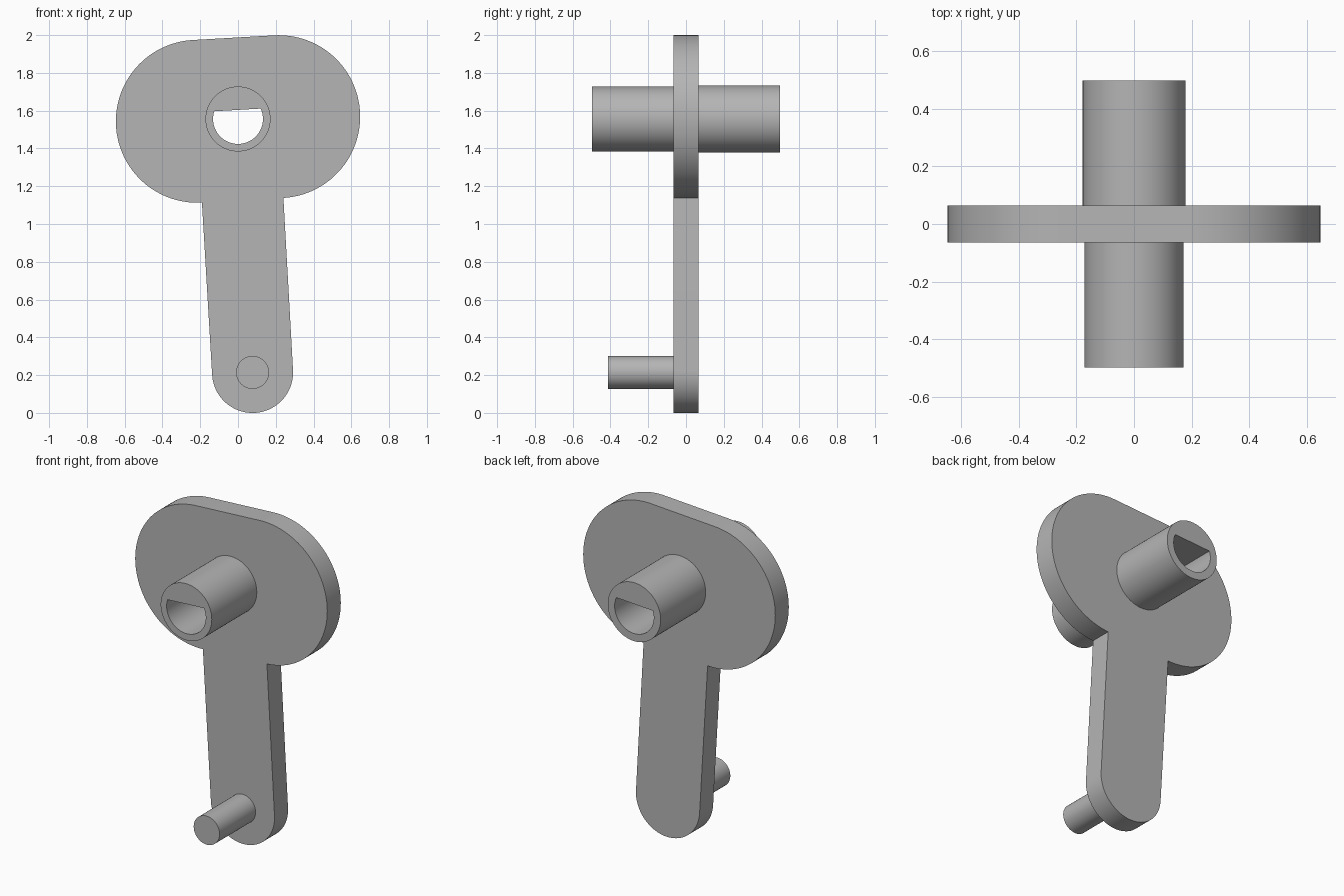
import bpy
import bmesh
from math import radians, cos, sin, asin, degrees
from mathutils import Matrix, Vector

cube = bpy.data.objects.get("Cube")
if cube:
    bpy.data.objects.remove(cube, do_unlink=True)

# One plain grey for the whole part
grey = bpy.data.materials.new("plain_grey")
grey.use_nodes = True
colour = (0.46, 0.46, 0.46, 1)
grey.diffuse_color = colour
grey.node_tree.nodes["Principled BSDF"].inputs["Base Color"].default_value = colour

# The crank leans slightly about its hub axis
AXIS_Z = 1.556
TILT = Matrix.Rotation(radians(3.29), 2)
HALF_PLATE = 0.065
HALF_HUB = 0.498


def arc(centre, radius, start, end, steps):
    """Points along an arc, angles in degrees."""
    angles = [radians(start + (end - start) * i / steps) for i in range(steps + 1)]
    return [(centre[0] + radius * cos(a), centre[1] + radius * sin(a)) for a in angles]


def circle(centre, radius, steps=96):
    return arc(centre, radius, 0, 360, steps)[:-1]


def prism(name, loops, y_front, y_back):
    """Extrude an outline, with optional hole outlines, along y."""
    bm = bmesh.new()
    edges = []
    for loop in loops:
        verts = []
        for point in loop:
            p = TILT @ Vector(point)
            verts.append(bm.verts.new((p.x, y_front, AXIS_Z + p.y)))
        edges += [bm.edges.new((v, verts[i - 1])) for i, v in enumerate(verts)]
    bmesh.ops.triangle_fill(bm, edges=edges, use_beauty=True, use_dissolve=False)
    cap = bmesh.ops.extrude_face_region(bm, geom=bm.faces[:], use_keep_orig=True)
    moved = [g for g in cap["geom"] if isinstance(g, bmesh.types.BMVert)]
    bmesh.ops.translate(bm, verts=moved, vec=(0, y_back - y_front, 0))
    bmesh.ops.recalc_face_normals(bm, faces=bm.faces[:])
    mesh = bpy.data.meshes.new(name)
    bm.to_mesh(mesh)
    bm.free()
    mesh.materials.append(grey)
    obj = bpy.data.objects.new(name, mesh)
    bpy.context.collection.objects.link(obj)
    bpy.ops.object.select_all(action="DESELECT")
    obj.select_set(True)
    bpy.context.view_layer.objects.active = obj
    bpy.ops.object.shade_smooth_by_angle(angle=radians(30))
    return obj


# D-shaped bore running through the hub and plate
BORE, FLAT = 0.132, 0.048
flat_angle = degrees(asin(FLAT / BORE))
bore = arc((0, 0), BORE, 180 - flat_angle, 360 + flat_angle, 64)

# Plate: wide rounded head with a long round-ended arm
PIN_CENTRE = (0, -1.344)
outline = (arc((0.216, 0), 0.431, -90, 90, 64)
           + arc((-0.216, 0), 0.431, 90, 270, 64)
           + arc(PIN_CENTRE, 0.2145, 180, 360, 48))
prism("crank_plate", [outline, bore], -HALF_PLATE, HALF_PLATE)

# Hub tubes on both sides, the back one slightly wider
prism("front_hub", [circle((0, 0), 0.172), bore], -HALF_HUB, -HALF_PLATE)
prism("back_hub", [circle((0, 0), 0.178), bore], HALF_PLATE, HALF_HUB)

# Handle pin at the arm's end
prism("handle_pin", [circle(PIN_CENTRE, 0.087, 64)], -0.412, -HALF_PLATE)
